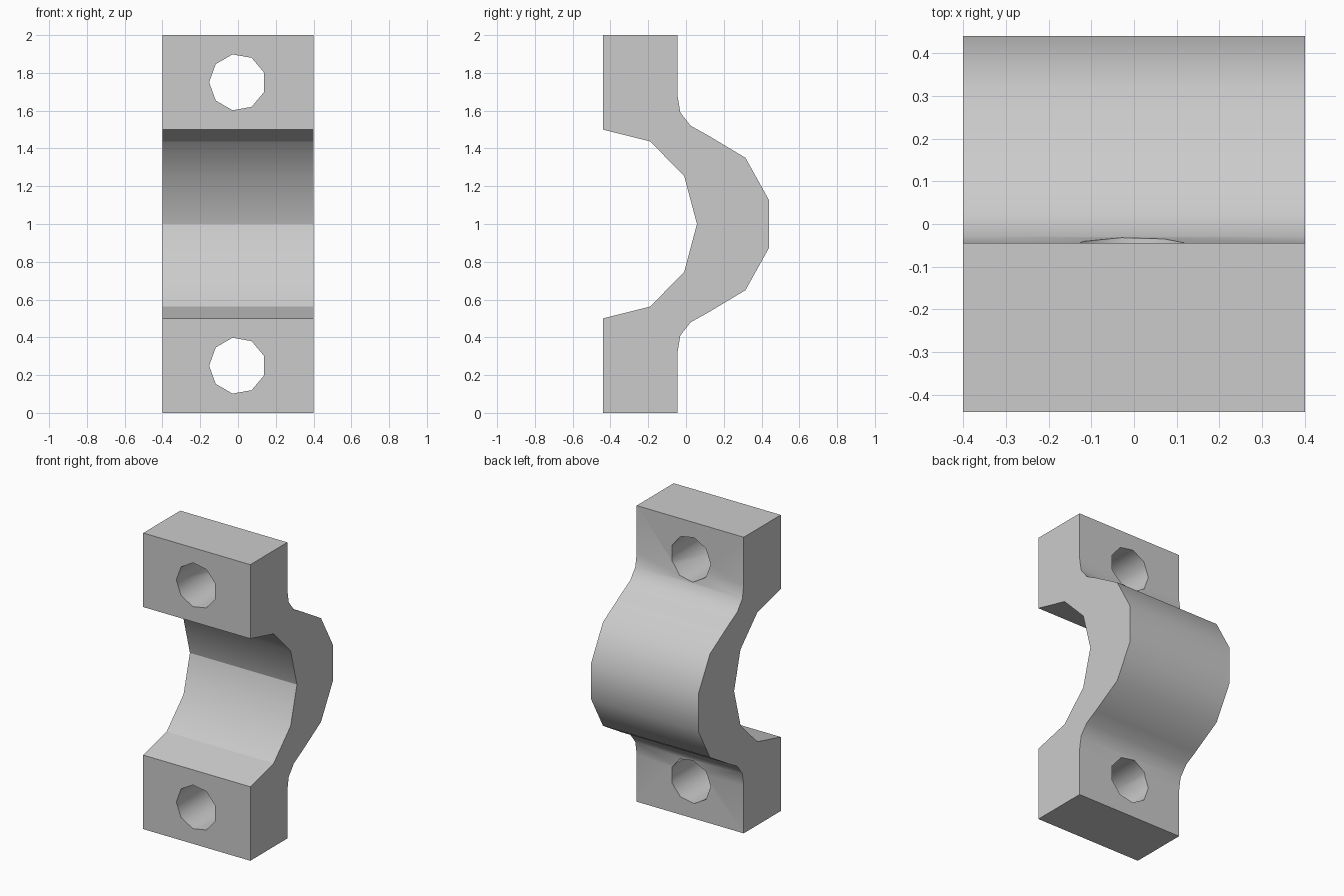
import bpy, bmesh, math
from mathutils import Matrix, Vector

cube = bpy.data.objects.get("Cube")
if cube:
    bpy.data.objects.remove(cube, do_unlink=True)

WIDTH, MID = 0.8, 1.0
grey = bpy.data.materials.new("plain grey")
grey.use_nodes = True
colour = (0.6, 0.6, 0.6, 1)
grey.diffuse_color = colour
grey.node_tree.nodes["Principled BSDF"].inputs["Base Color"].default_value = colour


def make_object(name, bm):
    mesh = bpy.data.meshes.new(name)
    bmesh.ops.recalc_face_normals(bm, faces=bm.faces)
    bm.to_mesh(mesh)
    bm.free()
    mesh.materials.append(grey)
    obj = bpy.data.objects.new(name, mesh)
    bpy.context.collection.objects.link(obj)
    return obj


# Upper half of the side profile (y, z): inner arch, flange, fillet, outer arch
upper = [(-0.01, 1.255), (-0.19, 1.437), (-0.44, 1.5), (-0.44, 2), (-0.045, 2),
         (-0.045, 1.68), (-0.03, 1.59), (0.025, 1.52), (0.11, 1.473),
         (0.315, 1.35), (0.44, 1.125)]
lower = [(y, 2 * MID - z) for y, z in reversed(upper)]
profile = [(0.058, MID)] + upper + lower

# Clamp body extruded across its width
bm = bmesh.new()
side = bm.faces.new([bm.verts.new((-WIDTH / 2, y, z)) for y, z in profile])
ext = bmesh.ops.extrude_face_region(bm, geom=[side])
bmesh.ops.translate(bm, vec=(WIDTH, 0, 0),
                    verts=[v for v in ext["geom"] if isinstance(v, bmesh.types.BMVert)])
clamp = make_object("clamp_half", bm)

# Bolt holes through both flanges
for name, z in (("upper_hole_cutter", 1.75), ("lower_hole_cutter", 0.25)):
    bm = bmesh.new()
    turn = Matrix.Rotation(math.radians(90), 4, 'X')
    spin = Matrix.Rotation(math.pi, 4, 'Z')
    place = Matrix.Translation((-0.003, -0.2, z)) @ turn @ spin
    bmesh.ops.create_cone(bm, cap_ends=True, segments=9, radius1=0.15,
                          radius2=0.15, depth=1, matrix=place)
    # Put one corner of the hole on the right-hand side
    centre = Vector((-0.003, -0.2, z))
    first = min(bm.verts, key=lambda v: v.co.x).co - centre
    angle = math.atan2(first.z, first.x) - math.pi
    bmesh.ops.rotate(bm, cent=centre, verts=bm.verts,
                     matrix=Matrix.Rotation(angle, 3, 'Y'))
    cutter = make_object(name, bm)
    cutter.hide_render = True
    mod = clamp.modifiers.new(name, 'BOOLEAN')
    mod.operation, mod.solver, mod.object = 'DIFFERENCE', 'EXACT', cutter
    bpy.context.view_layer.objects.active = clamp
    bpy.ops.object.modifier_apply(modifier=mod.name)
    bpy.data.objects.remove(cutter, do_unlink=True)

# Creases along the middle and the lips of the inner arch
for edge in clamp.data.edges:
    a, b = (clamp.data.vertices[i].co for i in edge.vertices)
    if abs(a.x - b.x) > WIDTH - 0.01:
        if min(abs(a.z - MID), abs(abs(a.z - MID) - 0.437)) < 0.005:
            edge.use_edge_sharp = True

# Smooth arches and holes with crisp corners
bpy.ops.object.select_all(action='DESELECT')
clamp.select_set(True)
bpy.context.view_layer.objects.active = clamp
bpy.ops.object.shade_smooth_by_angle(angle=math.radians(45))
